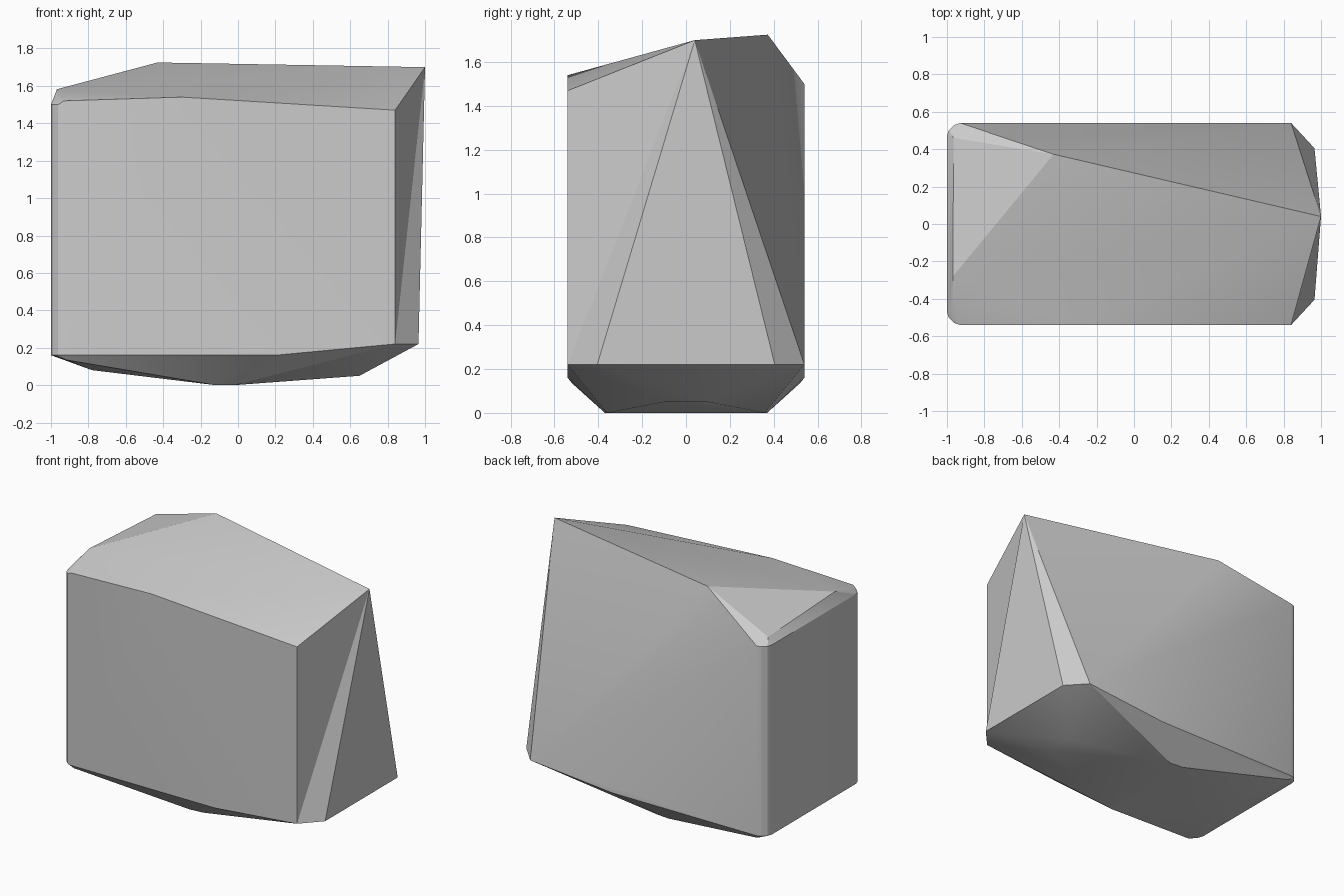
import bpy
import bmesh
import math
from mathutils import Vector

cube = bpy.data.objects.get("Cube")
if cube:
    bpy.data.objects.remove(cube, do_unlink=True)

HALF = 0.54      # half depth of the block
ROUND = 0.07     # size of the softened left-hand upright edges

stone = bpy.data.materials.new("stone_grey")
stone.use_nodes = True
stone.diffuse_color = (0.6, 0.6, 0.6, 1)
stone.node_tree.nodes["Principled BSDF"].inputs["Base Color"].default_value = (0.6, 0.6, 0.6, 1)


def both_sides(x, y, z):
    """The same corner on the front and the back."""
    return [(x, -y, z), (x, y, z)]


# Crown: peak, back ridge, left shoulder and the front upper edge
shoulder = (0.84, -HALF, 1.47)
corners = [
    (1.0, 0.04, 1.70),
    (-0.43, 0.373, 1.725),
    (-0.968, -0.28, 1.582),
    (-0.965, 0.46, 1.543),
    shoulder,
    (-0.30, -HALF, 1.54),
    (-0.93, -HALF, 1.52),
    (-0.97, -0.46, 1.53),
]

# Chamfered right end and tapering underside
for x, y, z in [(0.84, HALF, 0.22), (0.965, 0.405, 0.22),
                (0.20, HALF, 0.16), (0.65, 0.1, 0.05),
                (-0.02, 0.36, 0), (-0.12, 0.37, 0),
                (-0.78, 0.1, 0.08), (-0.92, 0.52, 0.135)]:
    corners += both_sides(x, y, z)

# Softened upright edges at the left end
for across, along in [(0, 1), (0.15, 0.55), (0.55, 0.15), (1, 0)]:
    for z in (0.16, 1.5):
        corners += both_sides(-1 + ROUND * across, HALF - ROUND * along, z)

# Wrap the corners in one faceted block
bm = bmesh.new()
for co in corners:
    bm.verts.new(co)
hull = bmesh.ops.convex_hull(bm, input=bm.verts)
spare = set(hull["geom_interior"]) | set(hull["geom_unused"])
bmesh.ops.delete(bm, geom=[g for g in spare if isinstance(g, bmesh.types.BMVert)], context="VERTS")


# Shallow hollow at the front right corner: turn the crease to run up to the peak
def nearest(co):
    return min(bm.verts, key=lambda v: (v.co - Vector(co)).length)


crease = bm.edges.get((nearest(shoulder), nearest((0.965, -0.405, 0.22))))
if crease:
    bmesh.ops.rotate_edges(bm, edges=[crease], use_ccw=False)

bmesh.ops.dissolve_limit(bm, angle_limit=math.radians(0.5), verts=bm.verts, edges=bm.edges)
bmesh.ops.recalc_face_normals(bm, faces=bm.faces)

mesh = bpy.data.meshes.new("rock_block")
bm.to_mesh(mesh)
bm.free()
mesh.materials.append(stone)
rock = bpy.data.objects.new("rock_block", mesh)
bpy.context.collection.objects.link(rock)

bpy.ops.object.select_all(action="DESELECT")
rock.select_set(True)
bpy.context.view_layer.objects.active = rock
bpy.ops.object.shade_smooth_by_angle(angle=math.radians(20))
